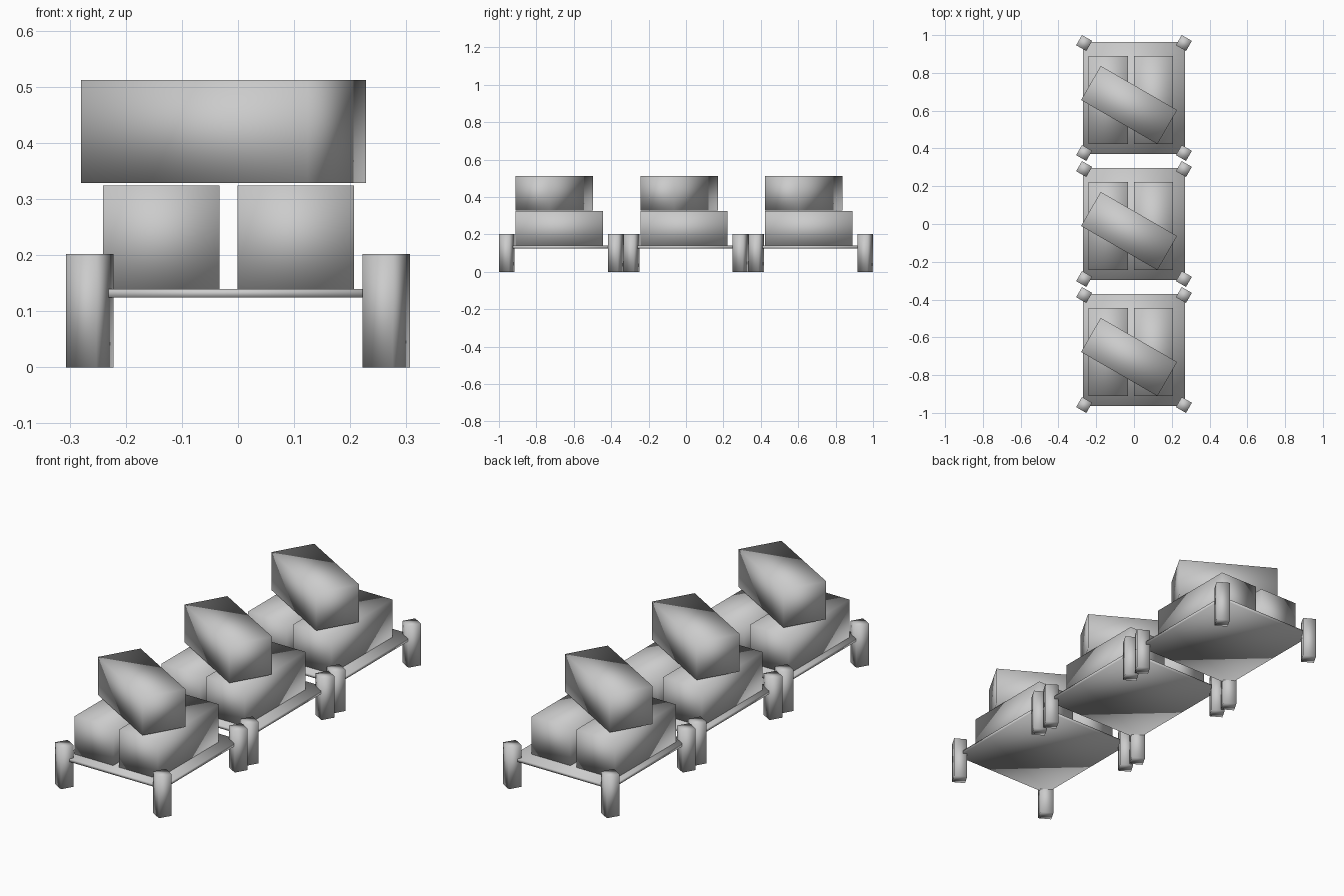
import bpy
from math import radians

if "Cube" in bpy.data.objects:
    bpy.data.objects.remove(bpy.data.objects["Cube"])

TURN = radians(-30)  # clockwise twist shared by the legs and the top crate


def box(name, center, size, turn=0.0):
    """Smooth-shaded box of a given full size."""
    bpy.ops.mesh.primitive_cube_add(size=1, location=center, rotation=(0, 0, turn))
    ob = bpy.context.object
    ob.name = name
    ob.scale = size
    bpy.ops.object.transform_apply(location=False, rotation=False, scale=True)
    bpy.ops.object.shade_smooth()
    return ob


CRATE = (0.208, 0.467, 0.184)
TOP_CRATE = (0.467, 0.208, 0.184)

# three identical loaded pallets in a row
for i, y in enumerate((-0.667, 0.0, 0.667), 1):
    # deck plate
    box(f"pallet_deck_{i}", (0, y, 0.132), (0.54, 0.592, 0.015))

    # four square legs, all twisted the same way
    for sx, side in ((-1, "left"), (1, "right")):
        for sy, end in ((-1, "front"), (1, "back")):
            box(f"{end}_{side}_leg_{i}", (sx * 0.264, y + sy * 0.291, 0.101),
                (0.062, 0.062, 0.202), TURN)

    # two crates side by side on the deck
    box(f"left_crate_{i}", (-0.137, y - 0.011, 0.232), CRATE)
    box(f"right_crate_{i}", (0.103, y - 0.011, 0.232), CRATE)

    # twisted crate on top
    box(f"top_crate_{i}", (-0.026, y - 0.037, 0.4205), TOP_CRATE, TURN)
